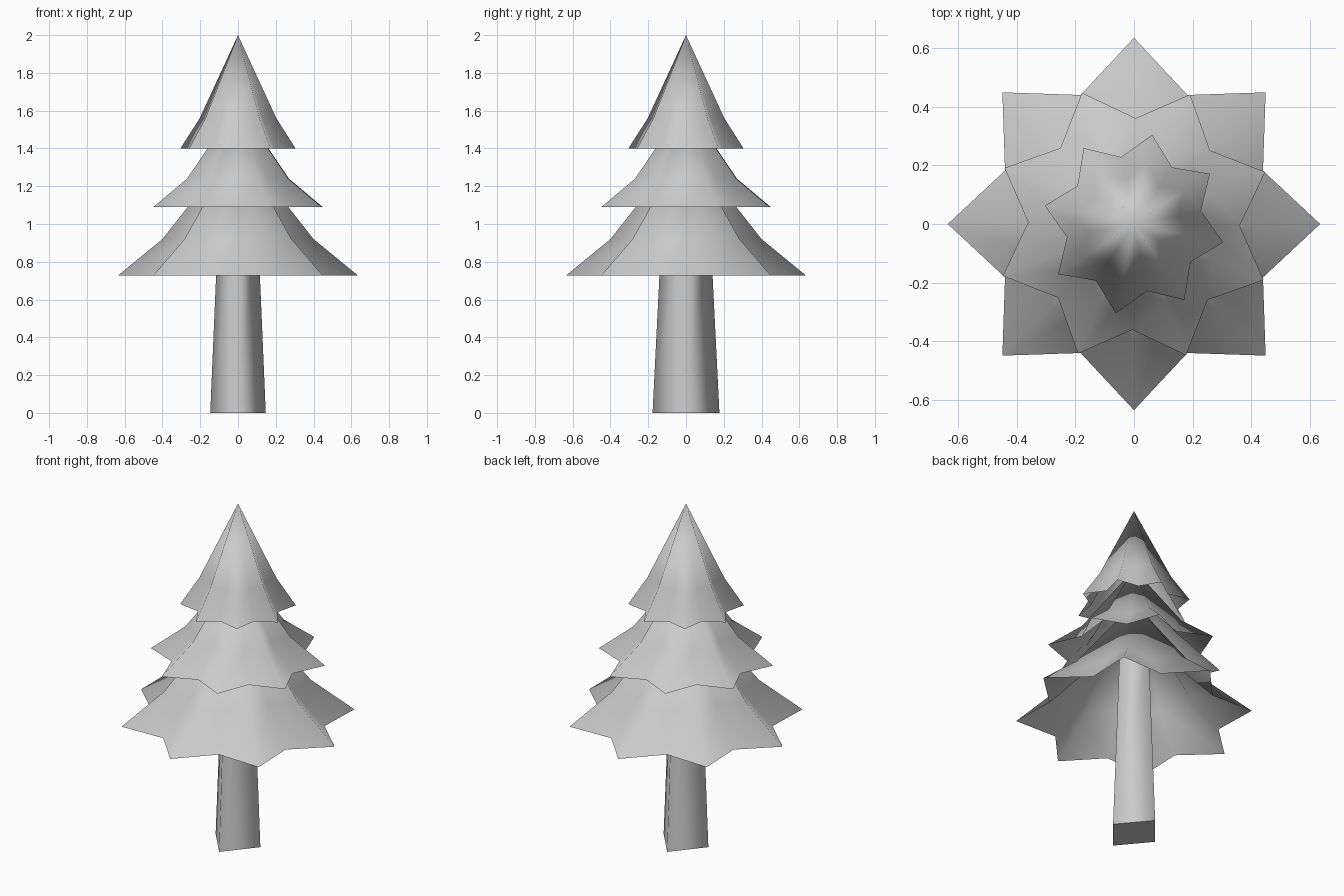
import bpy
import bmesh
from math import cos, sin, pi, radians

cube = bpy.data.objects.get("Cube")
if cube:
    bpy.data.objects.remove(cube, do_unlink=True)

# One plain material for the whole tree
grey = bpy.data.materials.new("light_grey")
grey.use_nodes = True
grey.diffuse_color = (0.6, 0.6, 0.6, 1)
grey.node_tree.nodes["Principled BSDF"].inputs["Base Color"].default_value = grey.diffuse_color


def ring(bm, z, count, point):
    return [bm.verts.new((*point(i), z)) for i in range(count)]


def bridge(bm, low, high):
    n = len(low)
    for i in range(n):
        j = (i + 1) % n
        bm.faces.new((low[i], low[j], high[j], high[i])).smooth = True


def finish(bm, name):
    mesh = bpy.data.meshes.new(name)
    bm.to_mesh(mesh)
    bm.free()
    mesh.materials.append(grey)
    obj = bpy.data.objects.new(name, mesh)
    bpy.context.collection.objects.link(obj)
    return obj


def foliage_tier(name, rim, bend, apex_z, turn, points=8, valley=0.75):
    """Open star-shaped cone that flares below the bend."""
    bm = bmesh.new()
    rings = []
    for radius, z in (rim, bend):
        def star(i):
            r = radius * (valley if i % 2 else 1)
            a = radians(turn) + pi * i / points
            return r * cos(a), r * sin(a)
        rings.append(ring(bm, z, points * 2, star))
    bridge(bm, *rings)
    apex = bm.verts.new((0, 0, apex_z))
    top = rings[-1]
    for i, v in enumerate(top):
        bm.faces.new((v, top[(i + 1) % len(top)], apex)).smooth = True
    return finish(bm, name)


def diamond_trunk(name, levels):
    """Tapered four-sided trunk with flat ends."""
    bm = bmesh.new()
    rings = [ring(bm, z, 4, lambda i: (rx * cos(i * pi / 2), ry * sin(i * pi / 2)))
             for rx, ry, z in levels]
    for low, high in zip(rings, rings[1:]):
        bridge(bm, low, high)
    caps = [bm.faces.new(rings[0][::-1]), bm.faces.new(rings[-1])]
    for cap in caps:
        for edge in cap.edges:
            edge.smooth = False
    return finish(bm, name)


# Trunk, reaching up inside the lowest tier
diamond_trunk("trunk", [(0.147, 0.177, 0), (0.1, 0.122, 1.1)])

# Three tiers, each turned against the one below
foliage_tier("lower_foliage", (0.636, 0.727), (0.4, 0.92), 1.43, 0)
foliage_tier("middle_foliage", (0.482, 1.09), (0.29, 1.24), 1.64, 21.6)
foliage_tier("upper_foliage", (0.311, 1.4), (0.207, 1.56), 2, -11.5)
